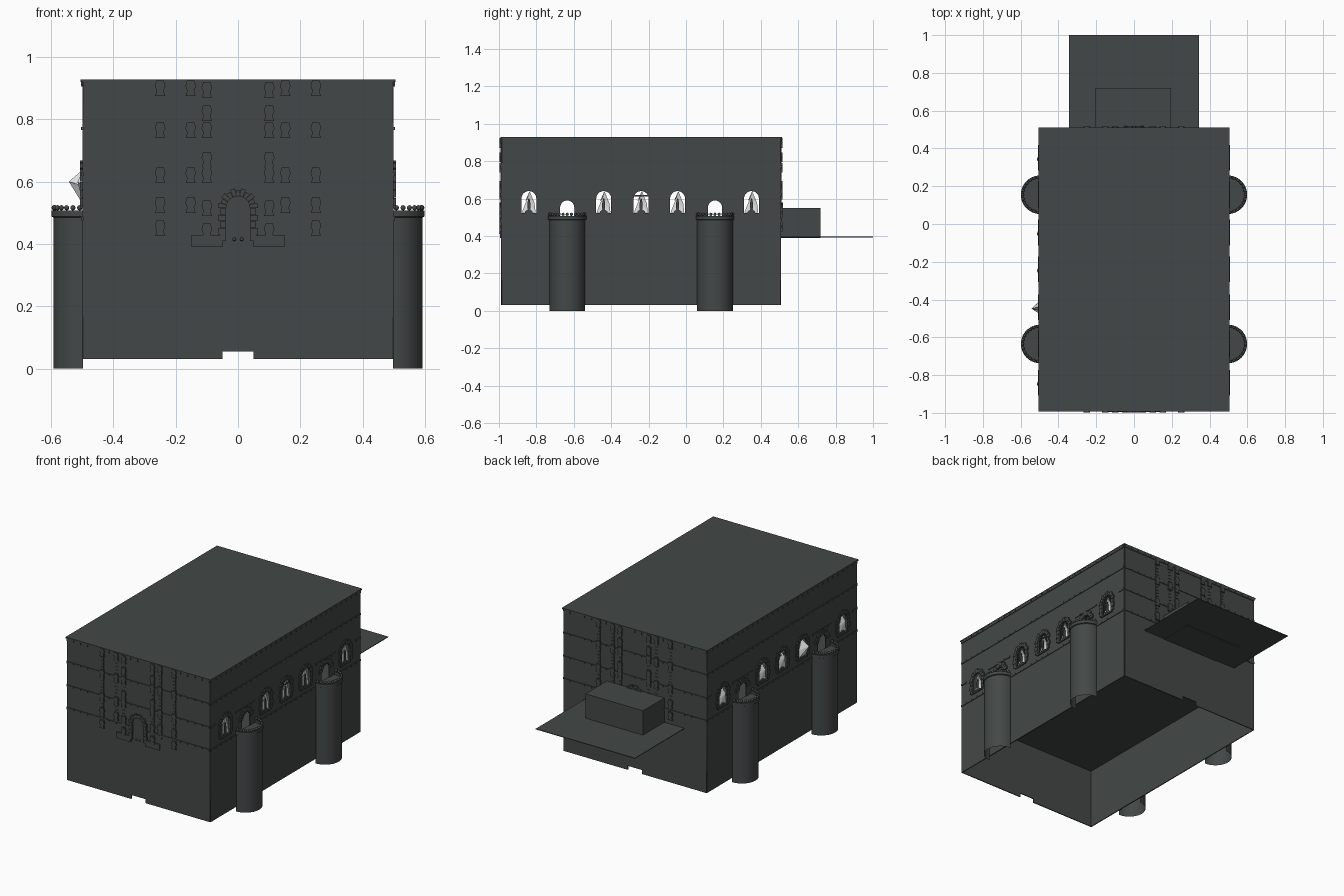
import bpy, bmesh, math
from mathutils import Matrix, Vector

if "Cube" in bpy.data.objects:
    bpy.data.objects.remove(bpy.data.objects["Cube"])

def material(name, rgb):
    m = bpy.data.materials.new(name)
    m.diffuse_color = (*rgb, 1)
    m.use_nodes = True
    m.node_tree.nodes["Principled BSDF"].inputs["Base Color"].default_value = m.diffuse_color
    return m

STONE = material("dark_stone", (0.056, 0.064, 0.063))
GLASS = material("pale_glass", (0.72, 0.72, 0.72))

def finish(name, bm, mat=STONE):
    me = bpy.data.meshes.new(name)
    bm.to_mesh(me)
    bm.free()
    me.materials.append(mat)
    ob = bpy.data.objects.new(name, me)
    bpy.context.collection.objects.link(ob)
    return ob

def box(bm, lo, hi):
    lo, hi = Vector(lo), Vector(hi)
    bmesh.ops.create_cube(bm, size=1, matrix=Matrix.Translation((lo + hi) / 2)
                          @ Matrix.Diagonal((*(hi - lo), 1)))

def prism(bm, pts, place, depth):
    """Extrude a small outline given in (u, v); place maps (u, v, outward) to 3D."""
    a = [bm.verts.new(place(u, v, 0)) for u, v in pts]
    b = [bm.verts.new(place(u, v, depth)) for u, v in pts]
    n = len(pts)
    fs = [bm.faces.new(a), bm.faces.new(b[::-1])]
    fs += [bm.faces.new((a[i], b[i], b[(i + 1) % n], a[(i + 1) % n])) for i in range(n)]
    bmesh.ops.recalc_face_normals(bm, faces=fs)

def sheet(name, loops, place):
    """Thin wall with holes: first loop is the outline, the rest are openings."""
    cu = bpy.data.curves.new(name, 'CURVE')
    cu.dimensions, cu.fill_mode, cu.extrude = '2D', 'BOTH', 0.003
    for pts in loops:
        s = cu.splines.new('POLY')
        s.points.add(len(pts) - 1)
        for p, (u, v) in zip(s.points, pts):
            p.co = (u, v, 0, 1)
        s.use_cyclic_u = True
    tmp = bpy.data.objects.new(name + "_tmp", cu)
    bpy.context.collection.objects.link(tmp)
    me = bpy.data.meshes.new_from_object(tmp.evaluated_get(bpy.context.evaluated_depsgraph_get()))
    bpy.data.objects.remove(tmp)
    for v in me.vertices:
        v.co = place(*v.co)
    bm = bmesh.new()
    bm.from_mesh(me)
    return finish(name, bm)

X, YF, YB, Z0, Z1 = 0.497, -0.985, 0.505, 0.03, 0.925
WINDOWS = (-0.84, -0.44, -0.24, -0.045, 0.35)
DOORS = (-0.635, 0.155)

def arch(c, w, z0, spring):
    return [(c - w, z0), (c + w, z0)] + [
        (c + w * math.cos(math.pi * i / 12), spring + w * math.sin(math.pi * i / 12)) for i in range(13)]

# Mappings from flat wall coordinates to each facade
def side_place(s):
    return lambda u, v, w: (s * (X + w), u, v)

def end_place(s):
    return lambda u, v, w: (u, (YF - w) if s < 0 else (YB + w), v)

def voussoirs(bm, place, c, spring, r0, r1, n, d, foot=None):
    """Ring of wedge stones over an arch, with jamb stones below."""
    for i in range(n):
        a, b = math.pi * (i + .04) / n, math.pi * (i + .96) / n
        r = r1 + (0.006 if i % 2 == 0 else 0)
        prism(bm, [(c + q * math.cos(t), spring + q * math.sin(t))
                   for q, t in ((r0, a), (r, a), (r, b), (r0, b))], place, d)
    if foot is not None:
        k = max(2, round((spring - foot) / 0.022))
        h = (spring - foot) / k
        for i in range(k):
            for s in (-1, 1):
                r = r1 + (0.006 if i % 2 else 0)
                z = foot + i * h
                prism(bm, [(c + s * r0, z), (c + s * r, z), (c + s * r, z + h * .94),
                           (c + s * r0, z + h * .94)], place, d)

# Side walls with open arches, trims, mullions and broken panes
for s, tag in ((1, "right"), (-1, "left")):
    P = side_place(s)
    sheet(tag + "_wall", [[(YF, Z0), (YB, Z0), (YB, Z1), (YF, Z1)]]
          + [arch(c, 0.04, 0.523, 0.60) for c in WINDOWS]
          + [arch(c, 0.038, 0.49, 0.552) for c in DOORS], P)
    bm = bmesh.new()
    for c in WINDOWS:
        voussoirs(bm, P, c, 0.60, 0.04, 0.062, 9, 0.010, 0.523)
        prism(bm, [(c - .05, .513), (c + .05, .513), (c + .05, .523), (c - .05, .523)], P, 0.010)
    for c in DOORS:
        voussoirs(bm, P, c, 0.552, 0.038, 0.065, 9, 0.010)
    finish(tag + "_window_stones", bm)

    bm = bmesh.new()
    for c in WINDOWS:
        prism(bm, [(c - .02, .523), (c + .02, .523), (c + .02, .532), (c + .008, .54), (c + .008, .575),
                   (c + .003, .60), (c - .003, .60), (c - .008, .575), (c - .008, .54), (c - .02, .532)], P, 0.004)
    c = WINDOWS[2]
    prism(bm, [(c - .04, .61), (c + .04, .61), (c + .04, .618), (c - .04, .618)], P, 0.004)
    finish(tag + "_window_mullions", bm)

    bm = bmesh.new()
    for k, c in enumerate(WINDOWS):
        out = (0.046 if k == 1 else 0.018) if s < 0 else -0.012
        rim = [bm.verts.new(P(c + u, v, 0)) for u, v in ((-.038, .525), (.036, .525), (.03, .575), (.004, .64), (-.02, .585))]
        tip = bm.verts.new(P(c - .008, .60, out))
        for i in range(4):
            bm.faces.new((rim[i], rim[i + 1], tip))
    finish(tag + "_broken_panes", bm, GLASS)

# End walls, front and back, with the foot notch
outline = [(-X, Z0), (-.05, Z0), (-.05, .055), (.05, .055), (.05, Z0), (X, Z0), (X, Z1), (-X, Z1)]
for s, tag in ((-1, "front"), (1, "back")):
    P = end_place(s)
    sheet(tag + "_wall", [outline], P)
    # Stone pilasters with wide blocks
    bm = bmesh.new()
    for x, blocks, foot in ((.25, (.90, .765, .62, .525, .45), .43),
                            (.152, (.90, .765, .62, .525), .46),
                            (.10, (.895, .82, .765, .67, .62, .515, .44), .43)):
        for m in (-1, 1):
            c = m * x
            z = foot
            while z < 0.90:
                prism(bm, [(c - .01, z), (c + .01, z), (c + .01, z + .019), (c - .01, z + .019)], P, 0.006)
                z += 0.021
            for b in blocks:
                prism(bm, [(c - .016, b - .025), (c + .016, b - .025), (c + .011, b - .008), (c + .017, b + .006),
                           (c + .012, b + .025), (c - .012, b + .025), (c - .017, b + .006), (c - .011, b - .008)],
                      P, 0.012)
    finish(tag + "_pilasters", bm)
    # Arched doorway with plinths
    bm = bmesh.new()
    voussoirs(bm, P, 0, 0.515, 0.038, 0.058, 11, 0.013, 0.41)
    prism(bm, arch(0, 0.037, 0.41, 0.515), P, 0.005)
    for m in (-1, 1):
        prism(bm, [(m * .05, .39), (m * .15, .39), (m * .15, .428), (m * .05, .428)], P, 0.010)
    finish(tag + "_doorway", bm)
    bm = bmesh.new()
    for x in (-.012, .012):
        bmesh.ops.create_uvsphere(bm, u_segments=10, v_segments=6, radius=0.006,
                                  matrix=Matrix.Translation(P(x, .415, .008)))
    finish(tag + "_door_knobs", bm)

# String courses around the building, in short stones
bm = bmesh.new()
for z, h in ((.905, .016), (.765, .011), (.618, .011), (.476, .012)):
    for s in (-1, 1):
        for place, a, b, n in ((side_place(s), YF, YB, 30), (end_place(s), -X, X, 20)):
            st = (b - a) / n
            for i in range(n):
                u0, u1 = a + i * st, a + (i + .94) * st
                mid = (u0 + u1) / 2
                if place(0, 0, 0)[1] == 0 and z == .618 and any(abs(mid - c) < .085 for c in WINDOWS):
                    continue
                if z == .476 and abs(place(mid, 0, 0)[0]) < .06:
                    continue
                prism(bm, [(u0, z), (u1, z), (u1, z + h), (u0, z + h)], place, 0.007)
finish("string_courses", bm)

# Flat roof, inner floor, rear terrace and rear block
bm = bmesh.new()
box(bm, (-.505, -.992, .920), (.505, .512, .928))
finish("roof", bm)
bm = bmesh.new()
box(bm, (-X, YF, .405), (X, YB, .411))
finish("inner_floor", bm)
bm = bmesh.new()
box(bm, (-.345, YB, .393), (.345, 1.0, .397))
finish("rear_terrace", bm)
bm = bmesh.new()
box(bm, (-.205, YB, .390), (.195, .72, .55))
finish("rear_block", bm)

# Half round towers, open below, with a rim and ball railing
N = 24
for s, tag in ((1, "right"), (-1, "left")):
    for c, end in zip(DOORS, ("front", "back")):
        def ring(bm, r, z):
            return [bm.verts.new((s * (X + r * math.cos(t)), c + r * math.sin(t), z))
                    for t in (-math.pi / 2 + math.pi * i / N for i in range(N + 1))]
        bm = bmesh.new()
        prof = [(.096, 0), (.096, .485), (.102, .488), (.102, .507), (.088, .507), (.088, .490)]
        rings = [ring(bm, r, z) for r, z in prof]
        for a, b in zip(rings, rings[1:]):
            for i in range(N):
                bm.faces.new((a[i], a[i + 1], b[i + 1], b[i]))
        bm.faces.new(rings[-1])
        bmesh.ops.recalc_face_normals(bm, faces=bm.faces)
        ob = finish(f"{tag}_{end}_tower", bm)
        balls = bmesh.new()
        for i in range(13):
            t = -math.pi / 2 + math.pi * (i + .5) / 13
            bmesh.ops.create_uvsphere(balls, u_segments=10, v_segments=7, radius=0.0085, matrix=Matrix.Translation(
                (s * (X + .0935 * math.cos(t)), c + .0935 * math.sin(t), .516)))
        rail = finish(f"{tag}_{end}_tower_rail", balls)
        for o in (ob, rail):
            bpy.context.view_layer.objects.active = o
            o.select_set(True)
            bpy.ops.object.shade_smooth_by_angle(angle=math.radians(35))
            o.select_set(False)
